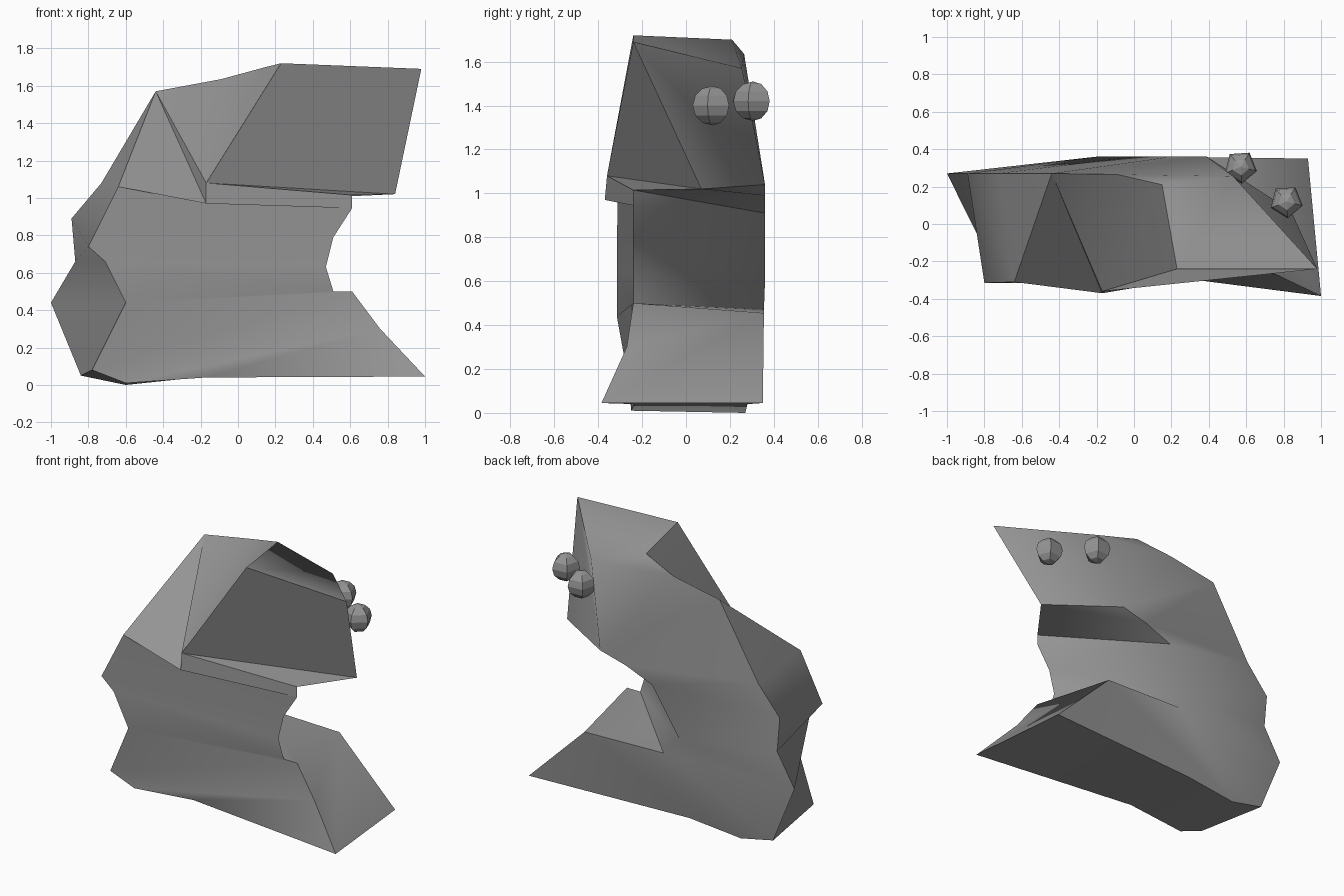
import bpy, bmesh, math

if "Cube" in bpy.data.objects:
    bpy.data.objects.remove(bpy.data.objects["Cube"])

# C-shaped outline on the front side: foot, mouth notch, collar, left edge
FRONT = [(-.60, -.25, .01), (-.17, -.235, .04), (1.0, -.385, .045), (.76, -.27, .30),
         (.61, -.24, .50), (.51, -.24, .50), (.47, -.24, .63), (.51, -.24, .79),
         (.61, -.24, .945), (-.17, -.37, .97), (-.64, -.31, 1.06), (-.80, -.315, .74),
         (-.71, -.315, .66), (-.60, -.315, .44), (-.78, -.25, .08)]
# matching outline on the back side: foot, notch, head, left edge
BACK = [(-.60, .27, .0), (-.22, .28, .04), (.93, .35, .045), (.51, .355, .455),
        (-.08, .355, .47), (-.20, .36, .60), (.0, .36, .91), (.20, .36, .99),
        (.39, .36, 1.04), (.53, .255, 1.57), (.15, .21, 1.70), (-.09, .265, 1.635),
        (-.44, .27, 1.57), (-.73, .27, 1.08), (-.89, .27, .89), (-.87, .27, .66),
        (-1.0, .27, .44), (-.84, .27, .05)]
# head front: collar right, collar left, jaw tip, crown right, crown left
HEAD = [(.61, -.24, 1.015), (-.17, -.36, 1.08), (.84, .07, 1.02),
        (.98, -.24, 1.69), (.23, -.24, 1.72)]

grey = bpy.data.materials.new("dark_grey")
grey.diffuse_color = (.3, .3, .3, 1)
grey.use_nodes = True
grey.node_tree.nodes["Principled BSDF"].inputs["Base Color"].default_value = grey.diffuse_color


def finish(obj, angle):
    obj.data.materials.append(grey)
    bpy.ops.object.select_all(action='DESELECT')
    obj.select_set(True)
    bpy.context.view_layer.objects.active = obj
    bpy.ops.object.shade_smooth_by_angle(angle=math.radians(angle))


# Body
bm = bmesh.new()
f, b, h = [[bm.verts.new(p) for p in pts] for pts in (FRONT, BACK, HEAD)]


def bridge(r, s, pairs):
    """Join successive index pairs of two vertex rows with quads or triangles."""
    for (i, j), (k, l) in zip(pairs, pairs[1:]):
        bm.faces.new(list(dict.fromkeys([r[i], s[j], s[l], r[k]])))


# front and back walls, in strips from the left edge to the notch
bridge(f, f, [(10, 8), (11, 7), (12, 6), (13, 5), (14, 4), (0, 3), (1, 3)])
bm.faces.new([f[1], f[2], f[3]])
bridge(b, b, [(11, 9), (12, 8), (13, 7), (14, 6), (15, 5), (16, 5), (17, 4), (0, 4), (1, 3)])
bm.faces.new([b[1], b[2], b[3]])
bm.faces.new([b[9], b[10], b[11]])
# left side, underside, toe and notch
bridge(f, b, [(10, 12), (10, 13), (11, 14), (12, 15), (13, 16), (14, 17), (0, 0), (1, 1),
              (2, 2), (3, 3), (4, 3), (5, 4), (6, 5), (7, 5), (8, 6)])
# overhanging collar and head
for face in ([f[10], f[8], f[9]], [f[8], h[0], h[1], f[9]], [f[8], b[6], h[0]],
             [h[0], b[6], b[7]], [h[0], b[7], h[2]], [h[2], b[7], b[8]],
             [h[1], h[0], h[2]], [h[1], h[2], h[3], h[4]],
             [h[3], h[2], b[8], b[9]], [h[4], h[3], b[9], b[10]],
             [f[9], f[10], b[12]], [f[9], h[1], b[12]],
             [h[1], b[11], b[12]], [h[1], h[4], b[10], b[11]]):
    bm.faces.new(face)
bmesh.ops.recalc_face_normals(bm, faces=bm.faces)
mesh = bpy.data.meshes.new("body")
bm.to_mesh(mesh)
bm.free()
body = bpy.data.objects.new("body", mesh)
bpy.context.collection.objects.link(body)
finish(body, 58)

# Eyes
for name, loc in (("eye_left", (.57, .305, 1.42)), ("eye_right", (.815, .12, 1.40))):
    bpy.ops.mesh.primitive_uv_sphere_add(segments=5, ring_count=6, radius=.09, location=loc,
                                         rotation=(0, 0, math.radians(40)))
    bpy.context.object.name = name
    finish(bpy.context.object, 20)
